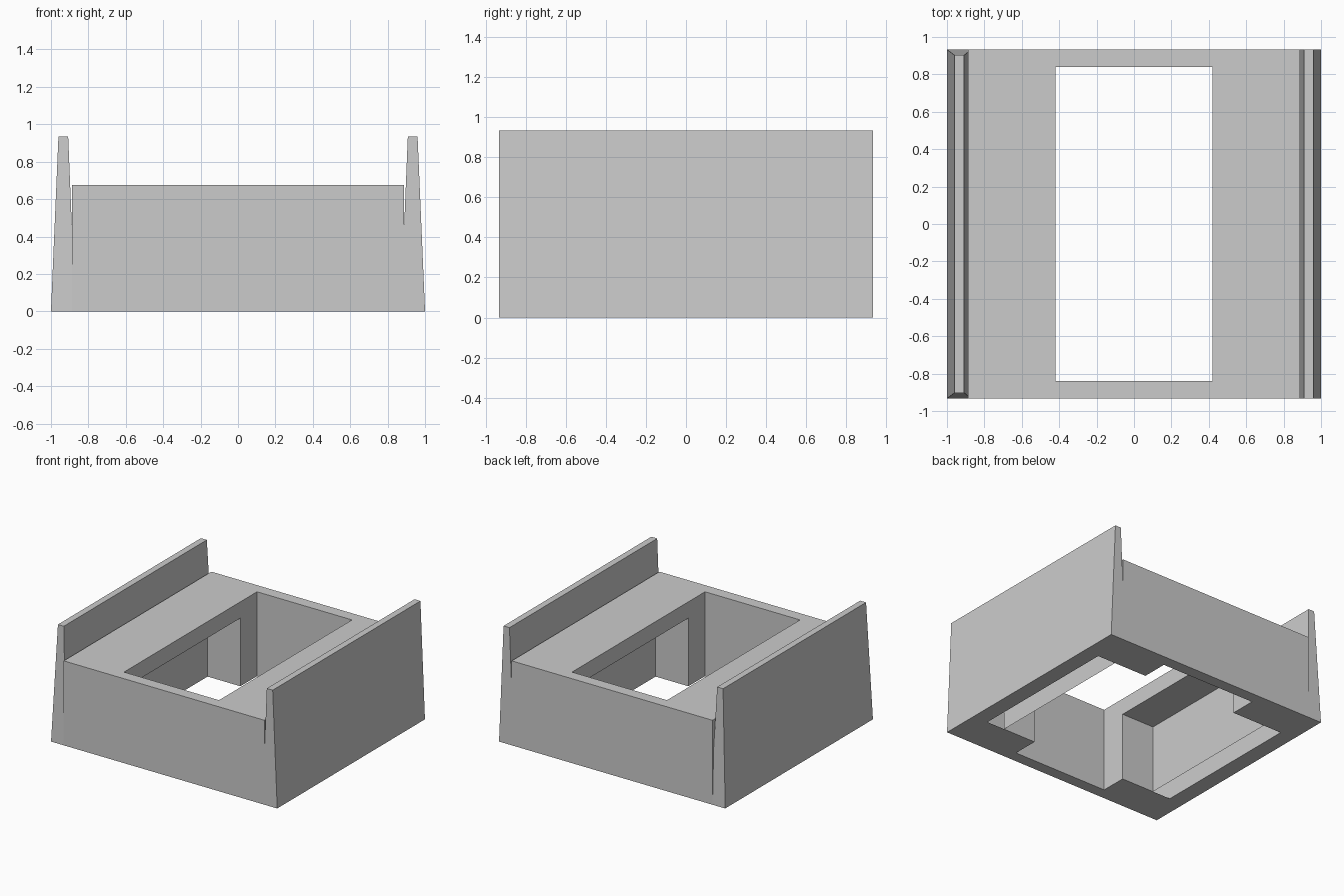
import bpy, bmesh
from mathutils import Vector

if "Cube" in bpy.data.objects:
    bpy.data.objects.remove(bpy.data.objects["Cube"])

X, Y, H = 0.888, 0.933, 0.675      # body half width, half depth, height
HX, HY = 0.42, 0.84                # central opening
PX, PY, PZ = 0.71, 0.63, 0.545     # side pockets


def make_object(name, bm):
    mesh = bpy.data.meshes.new(name)
    bm.to_mesh(mesh)
    bm.free()
    ob = bpy.data.objects.new(name, mesh)
    bpy.context.collection.objects.link(ob)
    return ob


def panel(bm, axis, at, facing, u, v):
    """Axis-aligned rectangle; u and v are the ranges on the other two axes."""
    others = [i for i in range(3) if i != axis]
    verts = []
    for a, b in ((0, 0), (1, 0), (1, 1), (0, 1)):
        p = [0, 0, 0]
        p[axis], p[others[0]], p[others[1]] = at, u[a], v[b]
        verts.append(bm.verts.new(p))
    face = bm.faces.new(verts)
    face.normal_update()
    if face.normal[axis] * facing < 0:
        face.normal_flip()


# Hollow body: one quarter, mirrored on x and y
bm = bmesh.new()
panels = [
    # outer shell
    (1, Y, 1, (0, X), (0, H)),
    (0, X, 1, (0, Y), (0, H)),
    (2, H, 1, (0, X), (HY, Y)),
    (2, H, 1, (HX, X), (0, HY)),
    # underside
    (2, 0, -1, (0, X), (HY, Y)),
    (2, 0, -1, (HX, X), (PY, HY)),
    # walls of the central opening
    (1, HY, -1, (0, HX), (0, H)),
    (0, HX, -1, (PY, HY), (0, H)),
    (0, HX, -1, (0, PY), (PZ, H)),
    # side pocket
    (1, PY, -1, (HX, PX), (0, PZ)),
    (2, PZ, -1, (HX, PX), (0, PY)),
    (0, PX, -1, (0, PY), (0, PZ)),
]
for p in panels:
    panel(bm, *p)
bmesh.ops.remove_doubles(bm, verts=bm.verts, dist=0.0005)
body = make_object("body", bm)
mirror = body.modifiers.new("mirror", 'MIRROR')
mirror.use_axis = (True, True, False)


def side_wall(name, side, top_y):
    """Upright wall that tapers toward the top."""
    bm = bmesh.new()
    bmesh.ops.create_cube(bm, size=2)
    for v in bm.verts:
        top, outer = v.co.z > 0, v.co.x > 0
        x = (0.96 if outer else 0.908) if top else (1.0 if outer else 0.87)
        y = top_y if top else Y
        v.co = Vector((side * x, y if v.co.y > 0 else -y, 0.935 if top else 0))
    bmesh.ops.recalc_face_normals(bm, faces=bm.faces)
    return make_object(name, bm)


# Side walls: the left one also tapers along its length
side_wall("left_wall", -1, 0.903)
side_wall("right_wall", 1, Y)
